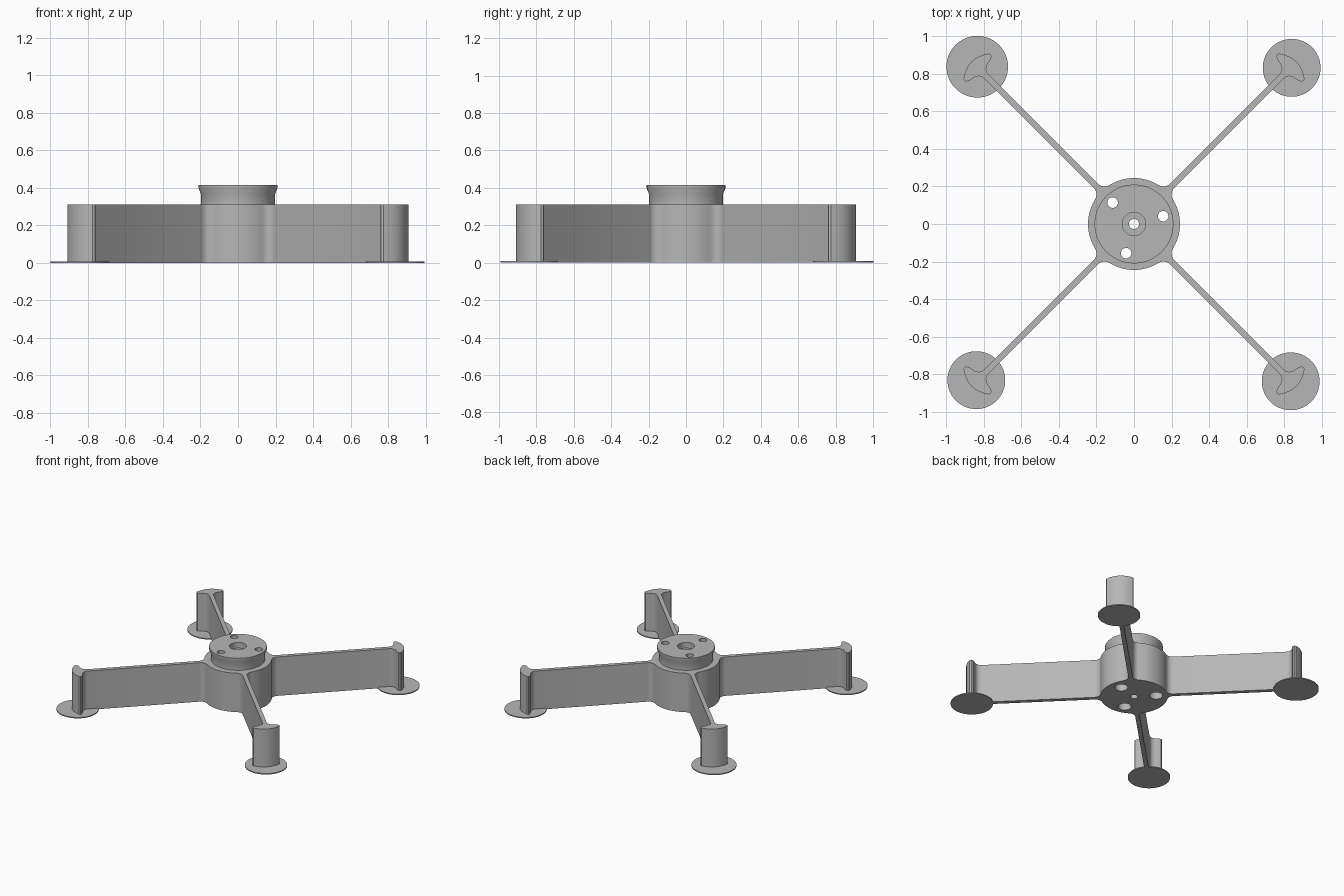
import bpy
import bmesh
from math import sin, cos, pi, radians, sqrt, atan2

cube = bpy.data.objects.get("Cube")
if cube:
    bpy.data.objects.remove(cube, do_unlink=True)

grey = bpy.data.materials.new("plain grey")
grey.use_nodes = True
grey.diffuse_color = (0.47, 0.47, 0.47, 1)
grey.node_tree.nodes["Principled BSDF"].inputs["Base Color"].default_value = (0.47, 0.47, 0.47, 1)


def finish(bm, name):
    bmesh.ops.recalc_face_normals(bm, faces=bm.faces)
    mesh = bpy.data.meshes.new(name)
    bm.to_mesh(mesh)
    bm.free()
    mesh.materials.append(grey)
    obj = bpy.data.objects.new(name, mesh)
    bpy.context.collection.objects.link(obj)
    return obj


def turned(name, profile, x=0, y=0, steps=64):
    """Closed solid of revolution from (radius, height) pairs."""
    bm = bmesh.new()
    rings = [[bm.verts.new((x + r * cos(2 * pi * i / steps), y + r * sin(2 * pi * i / steps), z))
              for i in range(steps)] for r, z in profile]
    for a, b in zip(rings, rings[1:]):
        for i in range(steps):
            j = (i + 1) % steps
            bm.faces.new((a[i], a[j], b[j], b[i]))
    bm.faces.new(rings[0])
    bm.faces.new(rings[-1])
    return finish(bm, name)


def combine(target, other, operation):
    mod = target.modifiers.new("combine", "BOOLEAN")
    mod.operation = operation
    mod.solver = "EXACT"
    mod.object = other
    bpy.context.view_layer.objects.active = target
    bpy.ops.object.modifier_apply(modifier=mod.name)
    bpy.data.objects.remove(other, do_unlink=True)


def smooth(obj):
    bpy.ops.object.select_all(action="DESELECT")
    obj.select_set(True)
    bpy.context.view_layer.objects.active = obj
    bpy.ops.object.shade_smooth_by_angle(angle=radians(32))


HUB_R, HALF_ARM, FILLET, ARM_TOP = 0.245, 0.016, 0.05, 0.312

# Half outline of one arm: hub fillet, straight web, rounded T-shaped foot
cv = HALF_ARM + FILLET
cu = sqrt((HUB_R + FILLET) ** 2 - cv ** 2)
start = pi + atan2(cv, cu)
half = []
for i in range(9):
    a = start + (1.5 * pi - start) * i / 8
    half.append((cu + FILLET * cos(a), cv + FILLET * sin(a)))
half += [(1.11, 0.016), (1.127, 0.019), (1.14, 0.026), (1.15, 0.038), (1.156, 0.055),
         (1.16, 0.08), (1.167, 0.094), (1.178, 0.1), (1.19, 0.095), (1.208, 0.065),
         (1.22, 0.033)]
arm = [(u, -v) for u, v in half] + [(1.224, 0)] + half[::-1]

# Whole cross outline: four arms joined by arcs of the hub
outline = []
edge = atan2(half[0][1], half[0][0])
for k in range(4):
    t = pi / 4 + k * pi / 2
    outline += [(u * cos(t) - v * sin(t), u * sin(t) + v * cos(t)) for u, v in arm]
    span = pi / 2 - 2 * edge
    for i in range(1, 14):
        a = t + edge + span * i / 14
        outline.append((HUB_R * cos(a), HUB_R * sin(a)))

bm = bmesh.new()
face = bm.faces.new([bm.verts.new((x, y, 0)) for x, y in outline])
top = bmesh.ops.extrude_face_region(bm, geom=[face])["geom"]
bmesh.ops.translate(bm, verts=[g for g in top if isinstance(g, bmesh.types.BMVert)],
                    vec=(0, 0, ARM_TOP))
frame = finish(bm, "hub_and_arms")

# Flared neck on the hub
neck = turned("neck", [(0.197, 0.2), (0.197, 0.365), (0.21, 0.397), (0.21, 0.415)])
combine(frame, neck, "UNION")

# Central bore with a shallow recess
bore = turned("bore_cutter", [(0.027, -0.1), (0.027, 0.37), (0.062, 0.37), (0.062, 0.5)], steps=40)
combine(frame, bore, "DIFFERENCE")

# Three screw holes, widened from below
for deg in (15, 135, 255):
    a = radians(deg)
    hole = turned("screw_cutter", [(0.048, -0.1), (0.048, 0.25), (0.028, 0.25), (0.028, 0.5)],
                  0.161 * cos(a), 0.161 * sin(a), 32)
    combine(frame, hole, "DIFFERENCE")
smooth(frame)

# Thin round pads under the feet
for name, x, y, r in (("back_left_pad", 0.84, 0.832, 0.154),
                      ("back_right_pad", -0.835, 0.838, 0.164),
                      ("front_right_pad", -0.84, -0.832, 0.154),
                      ("front_left_pad", 0.835, -0.838, 0.154)):
    smooth(turned(name, [(r, 0), (r, 0.008)], x, y))
